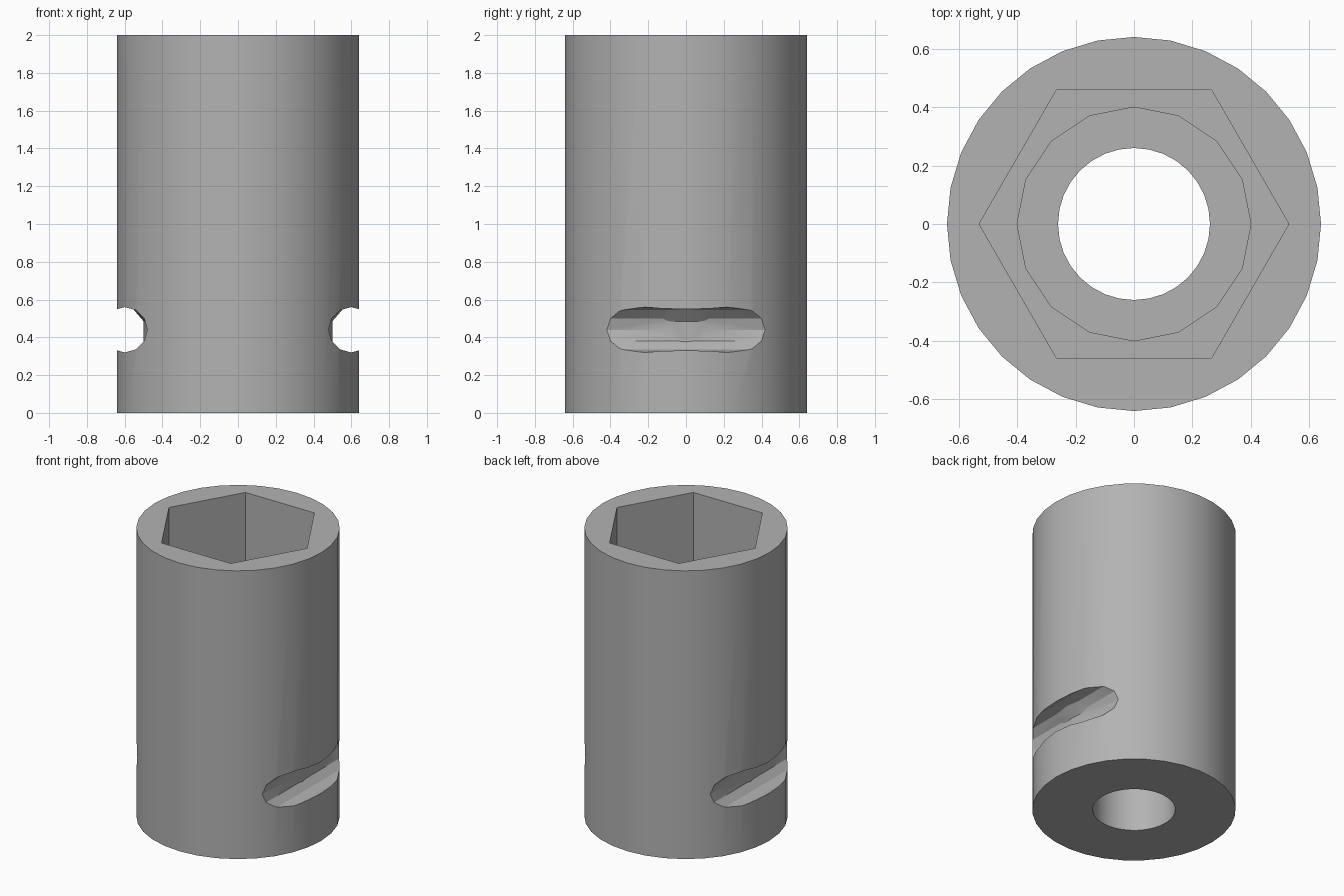
import bpy
from math import radians, pi

cube = bpy.data.objects.get("Cube")
if cube:
    bpy.data.objects.remove(cube, do_unlink=True)

steel = bpy.data.materials.new("grey steel")
steel.use_nodes = True
GREY = (0.45, 0.45, 0.45, 1)
steel.diffuse_color = GREY
steel.node_tree.nodes["Principled BSDF"].inputs["Base Color"].default_value = GREY


def prism(name, sides, radius, z0, z1, top_radius=None):
    """Upright prism or cone with a corner on the +x axis."""
    bpy.ops.mesh.primitive_cone_add(
        vertices=sides, radius1=radius, radius2=top_radius or radius,
        depth=z1 - z0, location=(0, 0, (z0 + z1) / 2), rotation=(0, 0, pi / 2))
    obj = bpy.context.object
    obj.name = name
    obj.data.materials.append(steel)
    bpy.ops.object.transform_apply(location=True, rotation=True, scale=True)
    return obj


def combine(target, tool, operation):
    """Apply a boolean and discard the tool."""
    mod = target.modifiers.new(operation.lower(), "BOOLEAN")
    mod.operation, mod.object, mod.solver = operation, tool, "EXACT"
    bpy.context.view_layer.objects.active = target
    bpy.ops.object.modifier_apply(modifier=mod.name)
    bpy.data.objects.remove(tool, do_unlink=True)


# Round outer sleeve
body = prism("socket_body", 32, 0.64, 0, 2)

# Hexagonal socket, round counterbore and through hole
combine(body, prism("hex_bore", 6, 0.53, 0.72, 2.1), "DIFFERENCE")
combine(body, prism("counterbore", 16, 0.40, 0.40, 0.80), "DIFFERENCE")
combine(body, prism("through_hole", 32, 0.26, -0.1, 0.50), "DIFFERENCE")

# Pin grooves across both sides, each with a raised core at the middle
for side in (-1, 1):
    bpy.ops.mesh.primitive_cylinder_add(
        vertices=12, radius=0.12, depth=1.6,
        location=(side * 0.60, 0, 0.44), rotation=(pi / 2, 0, 0))
    groove = bpy.context.object
    groove.data.materials.append(steel)
    bpy.ops.object.transform_apply(location=True, rotation=True, scale=True)
    combine(groove, prism("core", 32, 0.50, 0.2, 0.485), "DIFFERENCE")
    combine(groove, prism("core_flare", 32, 0.50, 0.485, 0.585, 0.585), "DIFFERENCE")
    combine(body, groove, "DIFFERENCE")

# Smooth round walls, crisp rims and hexagon corners
bpy.ops.object.select_all(action="DESELECT")
body.select_set(True)
bpy.context.view_layer.objects.active = body
bpy.ops.object.shade_smooth_by_angle(angle=radians(25))
